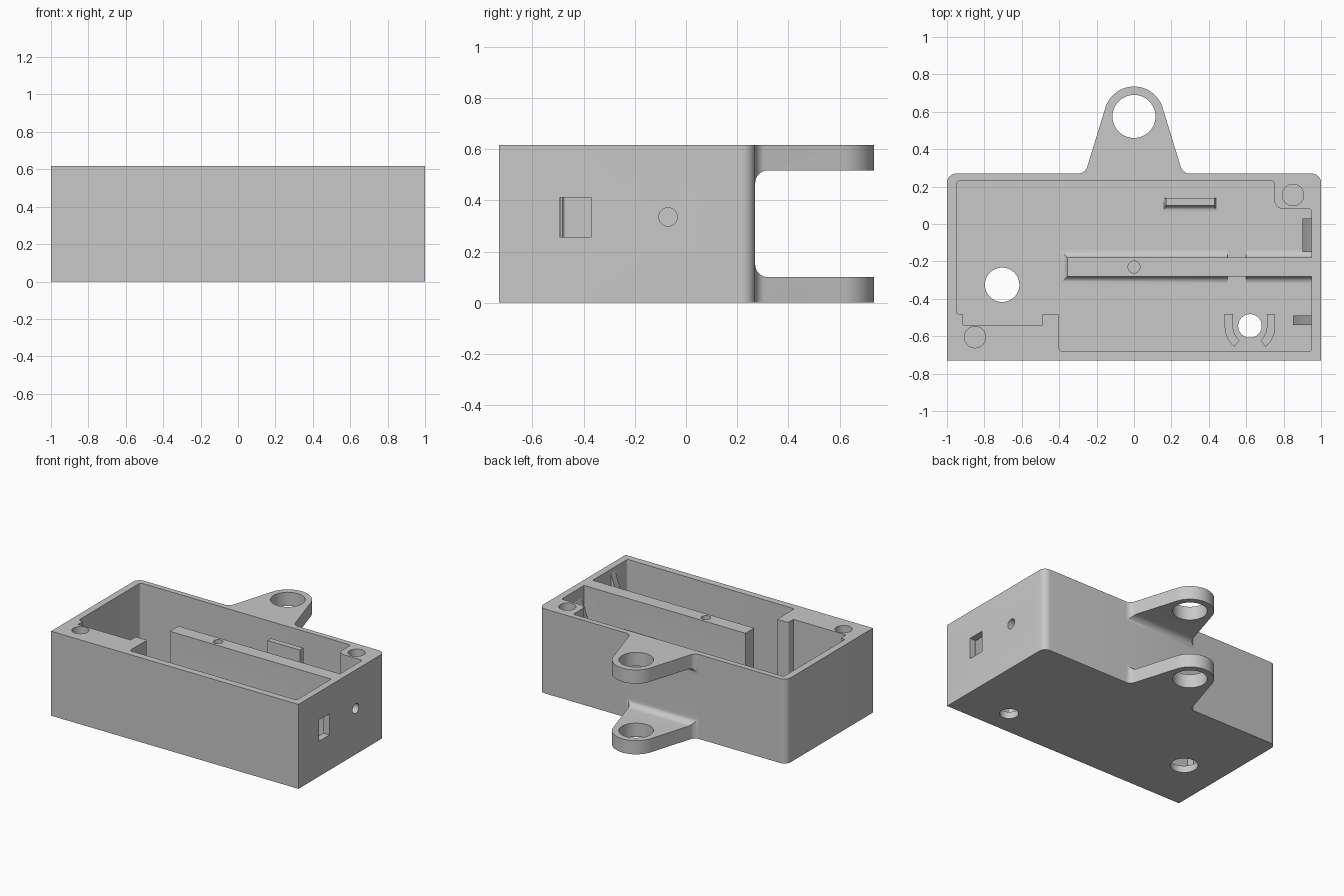
import bpy, bmesh
from math import sin, cos, pi, radians, tan
from mathutils import Vector

old = bpy.data.objects.get("Cube")
if old:
    bpy.data.objects.remove(old)

grey = bpy.data.materials.new("plain_grey")
grey.use_nodes = True
COLOUR = (0.58, 0.58, 0.58, 1)
grey.diffuse_color = COLOUR
grey.node_tree.nodes["Principled BSDF"].inputs["Base Color"].default_value = COLOUR

H, FLOOR = 0.617, 0.05


def rounded(corners, steps=8):
    """Outline from (u, v, radius) corners."""
    out = []
    for i, (u, v, r) in enumerate(corners):
        p = Vector((u, v, 0))
        if r == 0:
            out.append((u, v))
            continue
        a = (Vector((*corners[i - 1][:2], 0)) - p).normalized()
        b = (Vector((*corners[(i + 1) % len(corners)][:2], 0)) - p).normalized()
        half = a.angle(b) / 2
        mid = p + (a + b).normalized() * (r / sin(half))
        start = (p + a * r / tan(half) - mid).normalized()
        end = (p + b * r / tan(half) - mid).normalized()
        for k in range(steps + 1):
            q = mid + start.slerp(end, k / steps).normalized() * r
            out.append((q.x, q.y))
    return out


def arc(u, v, r, a0, a1, n):
    angles = [radians(a0 + (a1 - a0) * k / n) for k in range(n + 1)]
    return [(u + r * cos(a), v + r * sin(a)) for a in angles]


def rect(u0, v0, u1, v1):
    return [(u0, v0), (u1, v0), (u1, v1), (u0, v1)]


def loft(name, layers):
    """Solid through stacked loops of 3D points."""
    bm = bmesh.new()
    rings = [[bm.verts.new(p) for p in loop] for loop in layers]
    bm.faces.new(rings[0])
    bm.faces.new(rings[-1])
    n = len(rings[0])
    for lo, hi in zip(rings, rings[1:]):
        for i in range(n):
            j = (i + 1) % n
            bm.faces.new((lo[i], lo[j], hi[j], hi[i]))
    bmesh.ops.recalc_face_normals(bm, faces=bm.faces)
    mesh = bpy.data.meshes.new(name)
    bm.to_mesh(mesh)
    bm.free()
    mesh.materials.append(grey)
    ob = bpy.data.objects.new(name, mesh)
    bpy.context.collection.objects.link(ob)
    return ob


def prism(name, pts, lo, hi, axis="z"):
    place = {"x": lambda u, v, h: (h, u, v),
             "y": lambda u, v, h: (u, h, v),
             "z": lambda u, v, h: (u, v, h)}[axis]
    return loft(name, [[place(u, v, h) for u, v in pts] for h in (lo, hi)])


def cylinder(u, v, r, lo, hi, axis="z"):
    return prism("cutter", arc(u, v, r, 0, 352.5, 47), lo, hi, axis)


def cut(ob, cutters):
    bpy.context.view_layer.objects.active = ob
    for c in cutters:
        c.hide_render = True
        mod = ob.modifiers.new("cut", "BOOLEAN")
        mod.operation, mod.solver, mod.object = "DIFFERENCE", "EXACT", c
        bpy.ops.object.modifier_apply(modifier=mod.name)
        bpy.data.objects.remove(c)


def filleted_wall(name, x0, y0, x1, y1, top, grow):
    """Upright wall with a concave fillet at its foot; grow = left, front, right, back."""
    layers = []
    for z, e in [(FLOOR - 0.02, 1), (FLOOR, 1)] + [
            (FLOOR + 0.04 * (1 - cos(k * pi / 12)), 1 - sin(k * pi / 12)) for k in range(1, 7)] + [(top, 0)]:
        l, f, r, b = (g * e for g in grow)
        layers.append([(x, y, z) for x, y in rect(x0 - l, y0 - f, x1 + r, y1 + b)])
    return loft(name, layers)


# Housing with two hinge lugs at the back
outline = rounded([(-1, -.73, 0), (1, -.73, 0), (1, .27, .05), (.261, .27, .05)]
                  + [(x, y, 0) for x, y in arc(0, .575, .16, 17, 163, 28)]
                  + [(-.261, .27, .05), (-1, .27, .05)])
housing = prism("housing", outline, 0, H)
cavity = rounded([(-.95, .23, .02), (-.95, -.48, .01), (-.915, -.48, 0), (-.915, -.54, 0),
                  (-.49, -.54, 0), (-.49, -.48, .01), (-.4, -.48, .01), (-.4, -.68, .015),
                  (.95, -.68, .015), (.95, .08, .015), (.75, .08, .05), (.75, .23, .015)])
slot = rounded([(.2703, .1, .05), (1, .1, 0), (1, .517, 0), (.2703, .517, .05)])
cut(housing, [
    prism("cutter", slot, -.4, .4, "x"),
    prism("cutter", cavity, FLOOR, 1),
    cylinder(0, .575, .115, -.2, 1),
    cylinder(-.705, -.325, .092, -.2, .2),
    cylinder(.62, -.545, .063, -.2, .2),
    cylinder(.85, .155, .057, .2, 1),
    cylinder(-.85, -.605, .057, .2, 1),
    cylinder(-.07, .335, .036, .85, 1.2, "x"),
    prism("cutter", rect(-.495, .257, -.37, .412), .93, 1.2, "x"),
])

# Long divider with a screw hole and a cable passage
divider = filleted_wall("divider", -.355, -.28, .95, -.18, H, (.035, .035, 0, .04))
cut(divider, [cylinder(0, -.23, .032, .3, 1),
              prism("cutter", rect(.5, -.4, .6, 0), -.1, .2)])

# Small upright plate near the back wall
plate = filleted_wall("rear_plate", .17, .1, .43, .14, .545, (.012, .03, .012, 0))

# Sloped supports on the right-hand wall
fin = prism("switch_fin", [(.955, .03), (.85, .03), (.85, .3), (.955, .6)], -.54, -.49, "y")
pad = prism("socket_support", [(.955, .03), (.9, .03), (.9, .41), (.955, .55)], -.15, .03, "y")
cut(pad, [cylinder(-.07, .335, .036, .7, 1.2, "x")])

# Two curved arms around the floor hole
parts = [housing, divider, plate, fin, pad]
for name, side in (("cradle_arm_left", 1), ("cradle_arm_right", -1)):
    arm = [(.135, .07)] + arc(0, 0, .135, 0, -52, 10) + arc(0, 0, .09, -52, 0, 10) + [(.09, .07)]
    parts.append(prism(name, [(.62 + side * x, -.55 + y) for x, y in arm], .03, .2))

# Smooth curved faces, keep edges sharp
bpy.ops.object.select_all(action="DESELECT")
for ob in parts:
    ob.select_set(True)
bpy.context.view_layer.objects.active = housing
bpy.ops.object.shade_smooth_by_angle(angle=radians(30))
